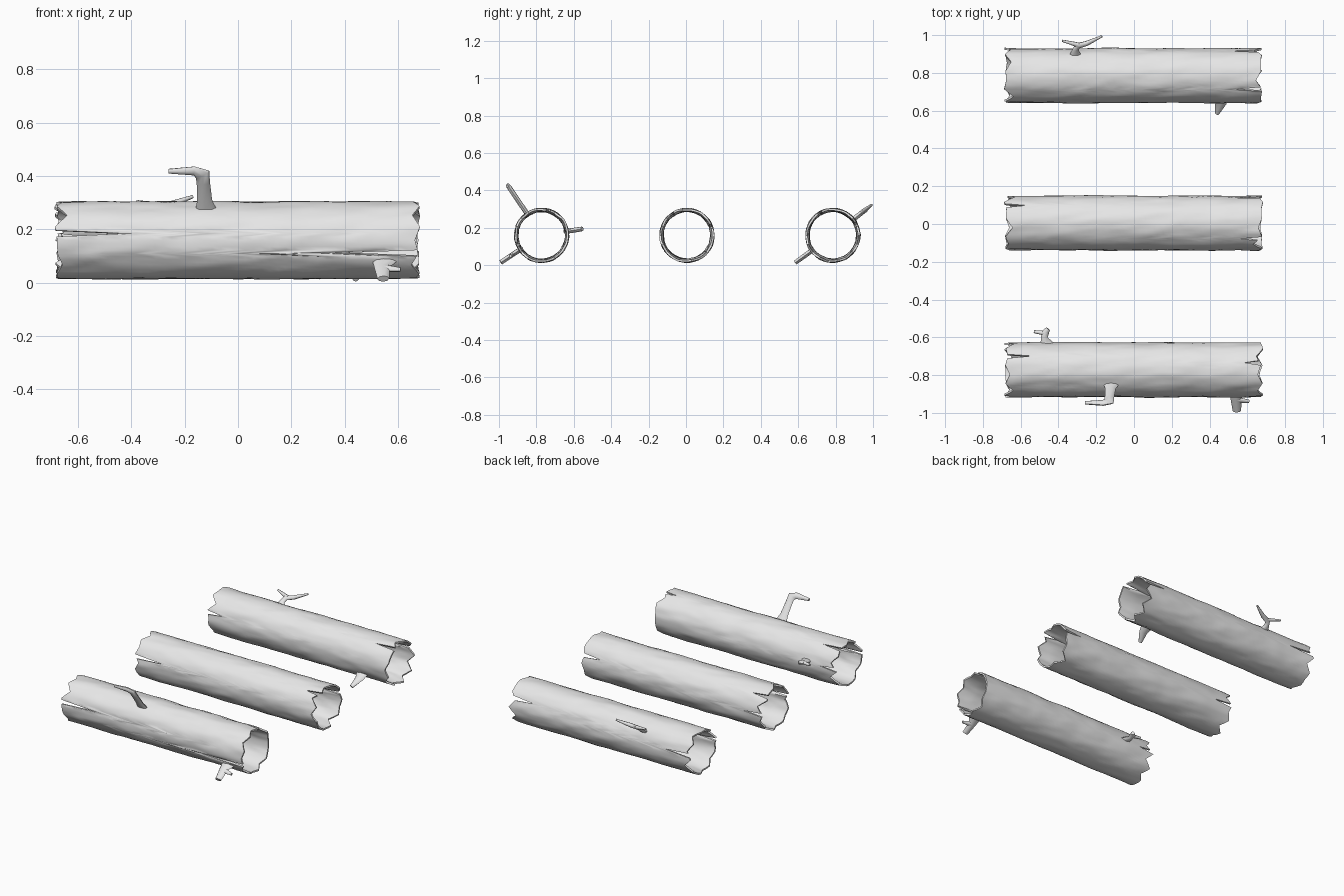
import bpy, bmesh, math, random
from mathutils import Vector, noise

if "Cube" in bpy.data.objects:
    bpy.data.objects.remove(bpy.data.objects["Cube"])

grey = bpy.data.materials.new("pale grey bark")
grey.use_nodes = True
grey.diffuse_color = (0.8, 0.8, 0.8, 1)
grey.node_tree.nodes["Principled BSDF"].inputs["Base Color"].default_value = (0.8, 0.8, 0.8, 1)

SIDES, STEPS = 72, 44
RADIUS, HEIGHT = 0.145, 0.16


def finish(name, bm, angle):
    bmesh.ops.recalc_face_normals(bm, faces=bm.faces)
    mesh = bpy.data.meshes.new(name)
    bm.to_mesh(mesh)
    bm.free()
    mesh.materials.append(grey)
    obj = bpy.data.objects.new(name, mesh)
    bpy.context.collection.objects.link(obj)
    bpy.ops.object.select_all(action='DESELECT')
    obj.select_set(True)
    bpy.context.view_layer.objects.active = obj
    bpy.ops.object.shade_smooth_by_angle(angle=math.radians(angle))


def ragged_edge(rng, cracks):
    """Depth of the broken end at each side, with long splits at given degrees."""
    depth = []
    teeth = [(0.05 if i % 2 else 0.012) * rng.uniform(0.2, 1.2) for i in range(18)]
    per = SIDES // len(teeth)
    for i in range(SIDES):
        k, f = divmod(i, per)
        f /= per
        depth.append(teeth[k] * (1 - f) + teeth[(k + 1) % len(teeth)] * f)
    for degrees, length in cracks:
        i = round(degrees / 360 * SIDES) % SIDES
        depth[i] = length
    return depth


def hollow_log(name, cy, seed, left_cracks, right_cracks):
    rng = random.Random(seed)
    low = ragged_edge(rng, left_cracks)
    high = ragged_edge(rng, right_cracks)
    bm = bmesh.new()

    def skin(inner):
        rings = []
        for j in range(STEPS + 1):
            t = j / STEPS
            ring = []
            for i in range(SIDES):
                a = 2 * math.pi * i / SIDES
                x = (-0.69 + low[i]) * (1 - t) + (0.685 - high[i]) * t
                # bumps stretched along the grain and twisted round the log
                twist = a + x * 0.9
                p = Vector((x * 5, math.cos(twist) * 2.2, math.sin(twist) * 2.2 + seed * 7))
                r = RADIUS + 0.005 * noise.noise(p) + 0.0025 * noise.noise(p * 2.3)
                if inner:
                    end = min(t, 1 - t)
                    r -= 0.011 + 0.008 * min(1, end * 12)
                ring.append(bm.verts.new((x, cy + r * math.cos(a), HEIGHT + r * math.sin(a))))
            rings.append(ring)
        for one, two in zip(rings, rings[1:]):
            bridge(one, two)
        return rings

    def bridge(one, two):
        n = len(one)
        for i in range(n):
            bm.faces.new((one[i], one[(i + 1) % n], two[(i + 1) % n], two[i]))

    outer, inner = skin(False), skin(True)
    bridge(outer[0], inner[0])
    bridge(outer[-1], inner[-1])
    finish(name, bm, 40)


def branch(name, cy, degrees, *limbs):
    """Flattened limbs in one plane; each point is (x, distance from log axis, half width)."""
    a = math.radians(degrees)
    out = Vector((0, math.cos(a), math.sin(a)))
    flat = Vector((1, 0, 0)).cross(out)
    origin = Vector((0, cy, HEIGHT))
    bm = bmesh.new()
    for limb in limbs:
        pts = [origin + out * s + Vector((x, 0, 0)) for x, s, w in limb]
        rings = []
        for k, (x, s, w) in enumerate(limb):
            along = (pts[min(k + 1, len(pts) - 1)] - pts[max(k - 1, 0)]).normalized()
            side = flat.cross(along)
            thick = min(w, 0.013)
            ring = []
            for i in range(8):
                b = math.tau * i / 8
                ring.append(bm.verts.new(pts[k] + side * w * math.cos(b) + flat * thick * math.sin(b)))
            rings.append(ring)
        for one, two in zip(rings, rings[1:]):
            for i in range(8):
                j = (i + 1) % 8
                bm.faces.new((one[i], one[j], two[j], two[i]))
        bm.faces.new(rings[0])
        bm.faces.new(rings[-1])
    finish(name, bm, 50)


FRONT, MIDDLE, BACK = -0.772, 0.005, 0.785

# Hollow trunks
hollow_log("front_log", FRONT, 1, [(172, 0.26), (60, 0.15), (5, 0.12)], [(202, 0.32), (75, 0.1)])
hollow_log("middle_log", MIDDLE, 2, [(165, 0.22), (50, 0.12), (0, 0.16)], [(20, 0.14), (125, 0.12)])
hollow_log("back_log", BACK, 3, [(165, 0.12), (10, 0.2)], [(25, 0.18), (120, 0.15)])

# Broken branches
branch("tall_bent_branch", FRONT, 124,
       [(-0.12, 0.13, 0.042), (-0.125, 0.18, 0.028), (-0.13, 0.26, 0.025),
        (-0.133, 0.298, 0.03), (-0.165, 0.313, 0.02), (-0.26, 0.312, 0.009)])
branch("low_front_branch", FRONT, 213.6,
       [(0.55, 0.13, 0.05), (0.54, 0.18, 0.03), (0.545, 0.262, 0.022)],
       [(0.54, 0.19, 0.02), (0.61, 0.2, 0.008)])
branch("rear_forked_branch", FRONT, 9,
       [(-0.46, 0.13, 0.038), (-0.475, 0.172, 0.018), (-0.47, 0.2, 0.02), (-0.455, 0.22, 0.012)],
       [(-0.465, 0.195, 0.013), (-0.53, 0.205, 0.008)])
branch("back_forked_branch", BACK, 38,
       [(-0.31, 0.13, 0.036), (-0.31, 0.17, 0.018), (-0.3, 0.2, 0.018),
        (-0.25, 0.217, 0.014), (-0.17, 0.265, 0.006)],
       [(-0.29, 0.205, 0.014), (-0.38, 0.235, 0.006)])
branch("back_log_stub", BACK, 216,
       [(0.46, 0.13, 0.045), (0.46, 0.18, 0.03), (0.44, 0.247, 0.012)])
